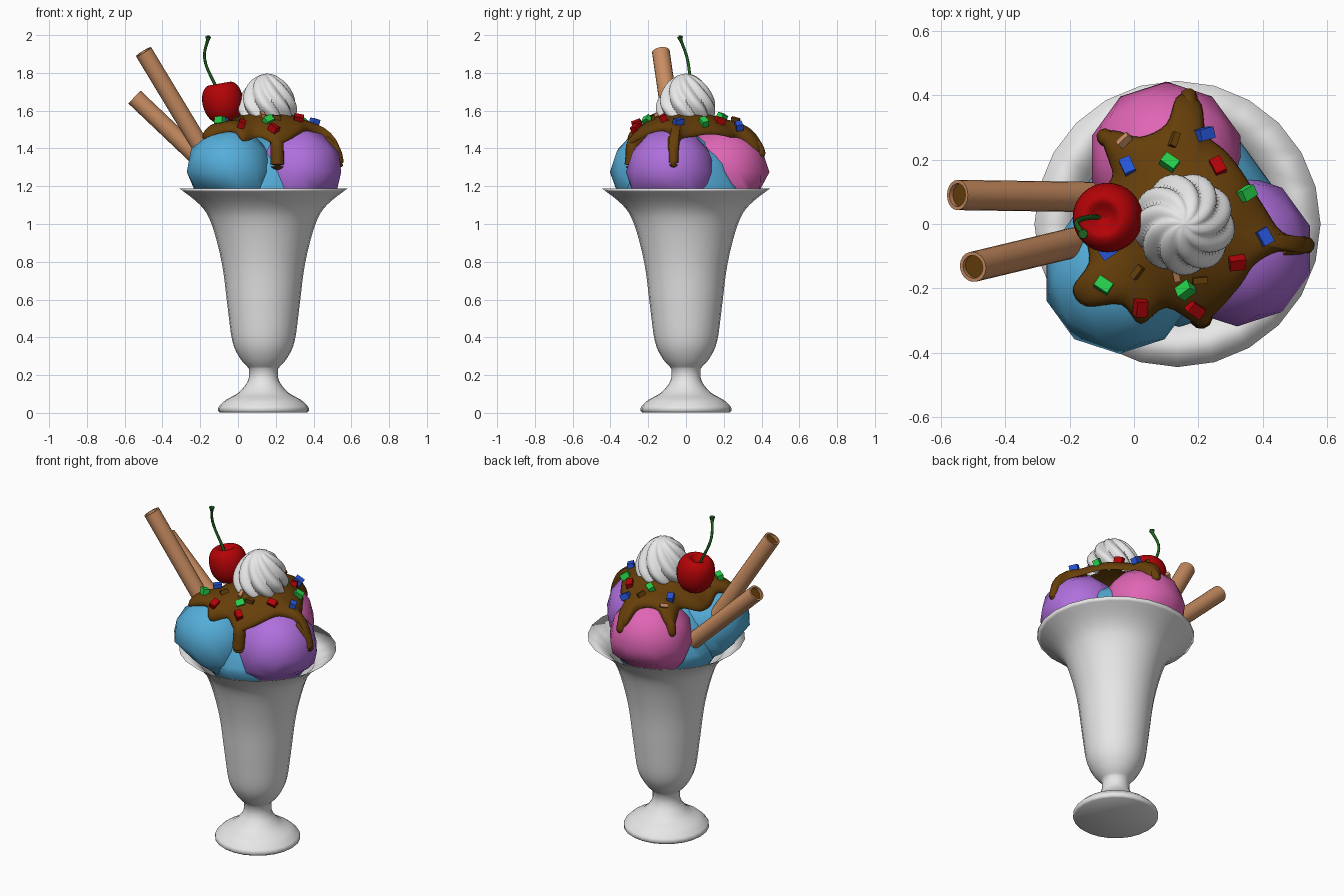
import bpy, bmesh, math, random
from mathutils import Vector, Matrix

if "Cube" in bpy.data.objects:
    bpy.data.objects.remove(bpy.data.objects["Cube"])

random.seed(4)

def mat(name, rgb):
    m = bpy.data.materials.new(name)
    m.diffuse_color = (*rgb, 1)
    m.use_nodes = True
    m.node_tree.nodes["Principled BSDF"].inputs["Base Color"].default_value = m.diffuse_color
    return m

WHITE = mat("white", (0.8, 0.8, 0.8))
SKY = mat("blue ice cream", (0.09, 0.42, 0.70))
PINK = mat("pink ice cream", (0.74, 0.13, 0.46))
PURPLE = mat("purple ice cream", (0.43, 0.16, 0.72))
CHOC = mat("chocolate", (0.135, 0.05, 0.003))
WAFER = mat("wafer", (0.58, 0.265, 0.12))
RED = mat("red", (0.45, 0.001, 0.002))
GREEN = mat("green", (0.02, 0.62, 0.07))
BLUE = mat("blue", (0.02, 0.09, 0.68))
STEM = mat("stem green", (0.014, 0.12, 0.014))

def finish(bm, name, material, angle=40):
    bmesh.ops.remove_doubles(bm, verts=bm.verts, dist=1e-5)
    bmesh.ops.recalc_face_normals(bm, faces=bm.faces)
    me = bpy.data.meshes.new(name)
    bm.to_mesh(me)
    bm.free()
    ob = bpy.data.objects.new(name, me)
    bpy.context.collection.objects.link(ob)
    me.materials.append(material)
    bpy.ops.object.select_all(action='DESELECT')
    ob.select_set(True)
    bpy.context.view_layer.objects.active = ob
    if angle:
        bpy.ops.object.shade_smooth_by_angle(angle=math.radians(angle))
    return ob

def spline(pts, n, closed=False):
    """Catmull-Rom curve through the points."""
    P = [Vector(p) for p in pts]
    k, out = len(P), []
    for i in range(k if closed else k - 1):
        a, b, c, d = [P[j % k] if closed else P[min(max(j, 0), k - 1)] for j in range(i - 1, i + 3)]
        for s in range(n):
            t = s / n
            out.append(0.5 * (2 * b + (c - a) * t + (2 * a - 5 * b + 4 * c - d) * t * t
                              + (3 * b - a - 3 * c + d) * t ** 3))
    return out if closed else out + [P[-1]]

def skin(bm, rings, caps=False):
    """Join equal closed rings of points with quads."""
    vs = [[bm.verts.new(p) for p in r] for r in rings]
    for r, s in zip(vs, vs[1:]):
        for i in range(len(r)):
            j = (i + 1) % len(r)
            bm.faces.new((r[i], r[j], s[j], s[i]))
    if caps:
        bm.faces.new(vs[0])
        bm.faces.new(vs[-1])

def lathe(prof, centre, segs, ripple=lambda a, i: 1):
    return [[Vector(centre) + Vector((r * ripple(a, i) * math.cos(a), r * ripple(a, i) * math.sin(a), z))
             for a in (2 * math.pi * k / segs for k in range(segs))]
            for i, (r, z) in enumerate(prof)]

def tube(bm, path, radii, segs=10):
    """Tapered round tube along a path."""
    rings = []
    for i, p in enumerate(path):
        d = path[min(i + 1, len(path) - 1)] - path[max(i - 1, 0)]
        q = d.to_track_quat('Z', 'Y')
        rings.append([p + q @ Vector((radii[i] * math.cos(a), radii[i] * math.sin(a), 0))
                      for a in (2 * math.pi * k / segs for k in range(segs))])
    skin(bm, rings, True)

# Sundae glass: foot, neck, flared bowl and inner wall
AX = 0.135
foot = [(0.0001, 0.003), (0.23, 0.002), (0.24, 0.01), (0.24, 0.026)]
outer = spline([(0.236, 0.034), (0.2, 0.068), (0.135, 0.105), (0.09, 0.155), (0.077, 0.19)], 4)
bowl = spline([(0.077, 0.235), (0.125, 0.29), (0.165, 0.38), (0.19, 0.56), (0.22, 0.79),
               (0.275, 1.0), (0.335, 1.1), (0.444, 1.187)], 4)
inner = spline([(0.325, 1.105), (0.265, 1.0), (0.21, 0.79), (0.18, 0.56),
                (0.15, 0.38), (0.0001, 0.3)], 3)
bm = bmesh.new()
skin(bm, lathe(foot + [tuple(p) for p in outer + bowl + inner], (AX, 0, 0), 24))
finish(bm, "sundae_glass", WHITE, 180)

# Low-poly ice cream scoops, squeezed to fit inside the glass
SCOOPS = [("blue_scoop", SKY, (-0.045, -0.165, 1.275), 0.238),
          ("pink_scoop", PINK, (0.10, 0.20, 1.275), 0.242),
          ("purple_scoop", PURPLE, (0.32, -0.08, 1.275), 0.238),
          ("lower_scoop", SKY, (0.14, 0.0, 1.16), 0.32)]

def glass_radius(z):
    ks = [(0.16, 0.8), (0.225, 1.0), (0.285, 1.1), (0.395, 1.187), (0.5, 1.22)]
    for (r0, z0), (r1, z1) in zip(ks, ks[1:]):
        if z < z1:
            return r0 + (r1 - r0) * max(0, z - z0) / (z1 - z0)
    return 9

for name, m, c, r in SCOOPS:
    bm = bmesh.new()
    bmesh.ops.create_icosphere(bm, subdivisions=2, radius=r, matrix=Matrix.Translation(c))
    for z in (1.0, 1.1, 1.187):
        bmesh.ops.bisect_plane(bm, geom=bm.verts[:] + bm.edges[:] + bm.faces[:],
                               plane_co=(0, 0, z), plane_no=(0, 0, 1))
    for v in bm.verts:
        d = Vector((v.co.x - AX, v.co.y))
        k = min(1, glass_radius(v.co.z) / max(d.length, 1e-4))
        v.co.x, v.co.y = AX + d.x * k, d.y * k
    finish(bm, name, m, 60)

# Chocolate sauce draped over the scoops
def height(x, y, off):
    hs = [1.572 + off - 1.5 * ((x - 0.15) ** 2 + y * y)]
    for _, _, c, r in SCOOPS[:3]:
        q = (r + off) ** 2 - (x - c[0]) ** 2 - (y - c[1]) ** 2
        if q > 0:
            hs.append(c[2] + math.sqrt(q))
    top = max(hs)
    return top + 0.012 * math.log(sum(math.exp((h - top) / 0.012) for h in hs))

edge = spline([(0.17, 0.405), (0.21, 0.37), (0.225, 0.28), (0.28, 0.23), (0.33, 0.17), (0.40, 0.06),
               (0.46, -0.025), (0.54, -0.045), (0.54, -0.09), (0.45, -0.085), (0.375, -0.125),
               (0.33, -0.19), (0.26, -0.27), (0.2, -0.31), (0.1, -0.26), (0.02, -0.31),
               (-0.04, -0.25), (-0.15, -0.255), (-0.19, -0.2), (-0.14, -0.12), (-0.15, -0.03),
               (-0.14, 0.06), (-0.07, 0.14), (-0.08, 0.2), (-0.1, 0.27), (-0.06, 0.29),
               (0.02, 0.27), (0.1, 0.31), (0.13, 0.39)], 4, True)
core, rings = Vector((0.15, 0)), []
for t in (0.001, 0.2, 0.4, 0.55, 0.68, 0.78, 0.86, 0.92, 0.96, 0.985, 1.0, 0.98, 0.9):
    ring = []
    under = len(rings) > 10
    for e in edge:
        p = core.lerp(e, t)
        off = -0.012 if under else 0.036 * math.sqrt(max(0, 1 - t ** 10)) - 0.002
        ring.append((p.x, p.y, height(p.x, p.y, off)))
    rings.append(ring)
bm = bmesh.new()
skin(bm, rings)
drips = [[(0.19, -0.22, 1.47), (0.205, -0.275, 1.43), (0.208, -0.285, 1.37), (0.208, -0.29, 1.315)],
         [(0.46, -0.07, 1.45), (0.505, -0.068, 1.41), (0.525, -0.066, 1.37), (0.534, -0.066, 1.325)],
         [(0.165, 0.32, 1.46), (0.168, 0.355, 1.44), (0.17, 0.382, 1.41), (0.17, 0.395, 1.375)],
         [(-0.03, 0.24, 1.46), (-0.06, 0.255, 1.44), (-0.082, 0.265, 1.41), (-0.09, 0.27, 1.375)]]
for d in drips:
    path = spline(d, 3)
    path += [path[-1] + Vector((0, 0, -s)) for s in (0.012, 0.022, 0.028)]
    wide = 0.036 if d is drips[0] else 0.027
    tube(bm, path, [wide] * 10 + [wide * 0.9, wide * 0.6, wide * 0.15])
finish(bm, "chocolate_sauce", CHOC, 70)

# Whipped cream swirl with nine twisted ridges
prof = spline([(0.125, 1.54), (0.145, 1.58), (0.15, 1.63), (0.13, 1.69), (0.092, 1.748),
               (0.045, 1.785), (0.0001, 1.797)], 4)
def swirl(a, i):
    return 0.86 + 0.2 * abs(math.sin(4.5 * (a + 0.075 * i)))
bm = bmesh.new()
skin(bm, lathe([tuple(p) for p in prof], (0.155, 0, 0), 90, swirl))
finish(bm, "whipped_cream", WHITE, 50)

# Cherry with a dimple, tilted, and its stem
prof = spline([(0.0001, 0.07), (0.025, 0.08), (0.06, 0.1), (0.095, 0.07), (0.108, 0.01),
               (0.095, -0.055), (0.058, -0.1), (0.0001, -0.112)], 4)
bm = bmesh.new()
skin(bm, lathe([tuple(p) for p in prof], (0, 0, 0), 32))
bm.transform(Matrix.Translation((-0.08, 0.02, 1.645)) @ Matrix.Rotation(math.radians(-10), 4, 'Y'))
finish(bm, "cherry", RED, 60)
bm = bmesh.new()
path = spline([(-0.1, 0.02, 1.69), (-0.125, 0.022, 1.745), (-0.165, 0.015, 1.83),
               (-0.178, 0.0, 1.9), (-0.16, -0.028, 1.975), (-0.158, -0.031, 1.998)], 4)
tube(bm, path, [0.008] * (len(path) - 5) + [0.01, 0.014, 0.016, 0.015, 0.009], 8)
finish(bm, "cherry_stem", STEM, 60)

# Rolled wafers: hollow tubes with a recessed chocolate core
for k, (top, low) in enumerate([((-0.5, -0.133, 1.912), (-0.1, -0.037, 1.25)),
                                ((-0.548, 0.09, 1.672), (-0.08, 0.083, 1.228))]):
    top, low = Vector(top), Vector(low)
    L = (top - low).length
    place = Matrix.Translation(low) @ (top - low).to_track_quat('Z', 'Y').to_matrix().to_4x4()
    bm = bmesh.new()
    skin(bm, lathe([(0.0001, 0), (0.047, 0), (0.047, L), (0.036, L), (0.034, L - 0.12)], (0, 0, 0), 20))
    bm.transform(place)
    finish(bm, f"wafer_roll_{k + 1}", WAFER)
    bm = bmesh.new()
    bmesh.ops.create_circle(bm, cap_ends=True, segments=20, radius=0.036,
                            matrix=place @ Matrix.Translation((0, 0, L - 0.015)))
    finish(bm, f"wafer_filling_{k + 1}", CHOC)

# Sprinkles: small blocks laid on the sauce
SPRINKLES = {"blue": (BLUE, [(-0.02, 0.18), (0.22, 0.28), (0.405, -0.04), (-0.08, -0.085)]),
             "green": (GREEN, [(0.11, 0.19), (0.35, 0.095), (-0.095, -0.19), (0.16, -0.205)]),
             "red": (RED, [(0.26, 0.18), (0.32, -0.12), (0.02, -0.26), (0.19, -0.265)]),
             "wafer": (WAFER, [(-0.03, 0.26), (0.13, -0.155)]),
             "chocolate": (CHOC, [(0.125, 0.262), (0.01, -0.15), (0.205, -0.175)])}
for name, (m, spots) in SPRINKLES.items():
    bm = bmesh.new()
    for x, y in spots:
        e = 0.01
        z = height(x, y, 0.034)
        n = Vector((height(x - e, y, 0.034) - height(x + e, y, 0.034),
                    height(x, y - e, 0.034) - height(x, y + e, 0.034), 2 * e))
        rot = (n.to_track_quat('Z', 'Y').to_matrix().to_4x4() @ Matrix.Rotation(random.uniform(0, 3.1), 4, 'Z')
               @ Matrix.Rotation(random.uniform(-0.5, 0.5), 4, 'X'))
        size = (0.05, 0.036, 0.036) if m not in (WAFER, CHOC) else (0.045, 0.02, 0.024)
        bmesh.ops.create_cube(bm, size=1, matrix=Matrix.Translation((x, y, z + 0.008)) @ rot
                              @ Matrix.Diagonal((*size, 1)))
    finish(bm, f"{name}_sprinkles", m, 0)
